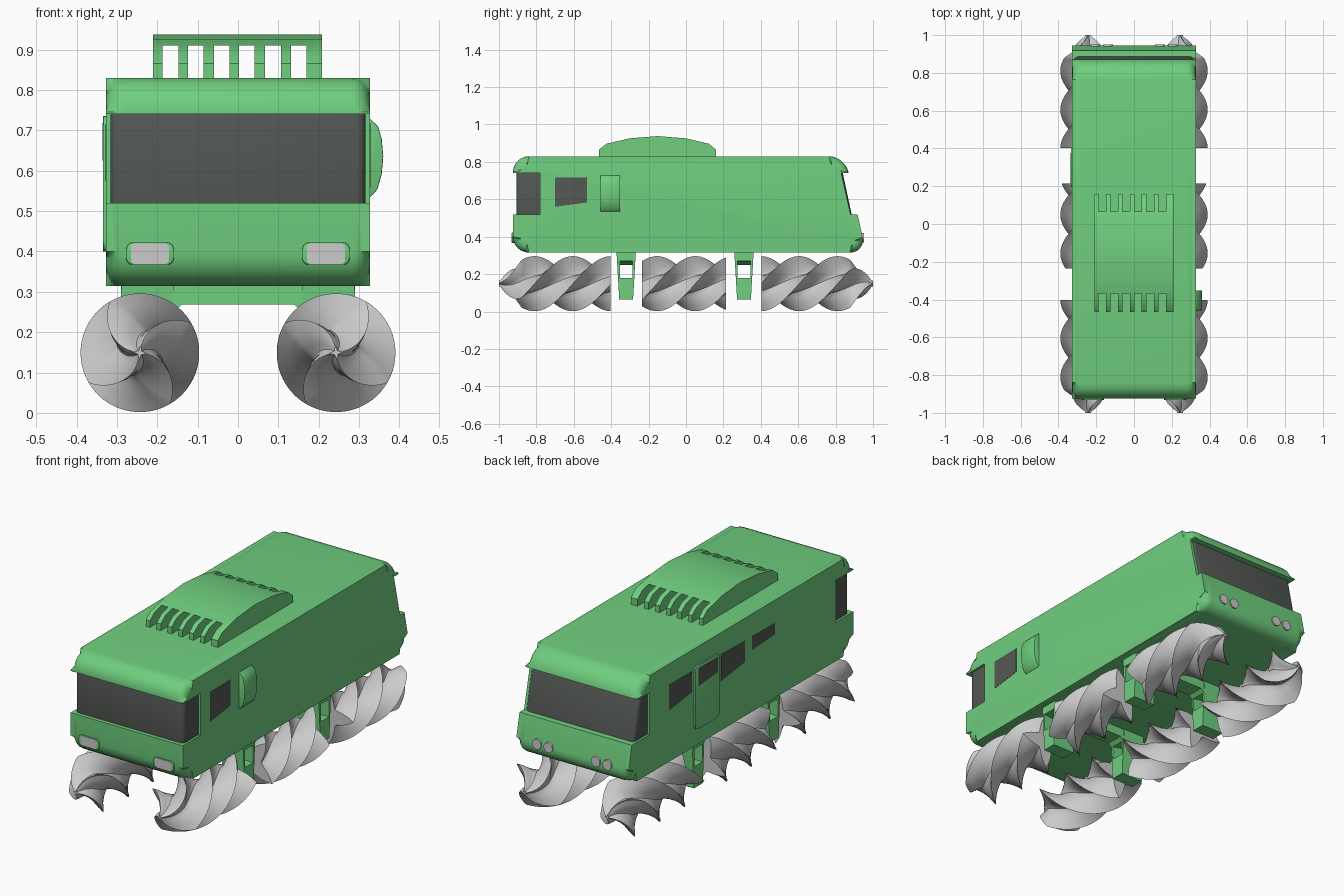
import bpy, bmesh, math
from mathutils import Vector

if "Cube" in bpy.data.objects:
    bpy.data.objects.remove(bpy.data.objects["Cube"])


def material(name, rgb):
    m = bpy.data.materials.new(name)
    m.diffuse_color = (*rgb, 1)
    m.use_nodes = True
    m.node_tree.nodes["Principled BSDF"].inputs["Base Color"].default_value = m.diffuse_color
    return m


GREEN = material("green paint", (0.16, 0.62, 0.21))
DARK = material("dark glass", (0.09, 0.10, 0.09))


def finish(name, bm, mat=None, smooth=True):
    bmesh.ops.recalc_face_normals(bm, faces=bm.faces[:])
    me = bpy.data.meshes.new(name)
    bm.to_mesh(me)
    bm.free()
    ob = bpy.data.objects.new(name, me)
    bpy.context.collection.objects.link(ob)
    if mat:
        me.materials.append(mat)
    if smooth:
        shade(ob)
    return ob


def shade(ob):
    bpy.ops.object.select_all(action='DESELECT')
    ob.select_set(True)
    bpy.context.view_layer.objects.active = ob
    bpy.ops.object.shade_smooth_by_angle(angle=math.radians(35))


def rounded(pts, radius, n=6):
    """Round every corner of a polygon."""
    out = []
    pts = [Vector(p) for p in pts]
    for i, p in enumerate(pts):
        a = p + (pts[i - 1] - p).normalized() * radius
        b = p + (pts[(i + 1) % len(pts)] - p).normalized() * radius
        for k in range(n + 1):
            t = k / n
            # weighted curve, close to a circular arc
            w = (1 - t) ** 2, 1.414 * t * (1 - t), t * t
            out.append((a * w[0] + p * w[1] + b * w[2]) / sum(w))
    return out


def rect(u0, u1, v0, v1):
    return [(u0, v0), (u1, v0), (u1, v1), (u0, v1)]


def prism(name, pts, axis, lo, hi, mat=None, bevel=0, everything=False, segs=5):
    """Extrude a profile: axis 'x' takes (y, z) points, axis 'y' takes (x, z)."""
    bm = bmesh.new()

    def place(p, d):
        return (d, p[0], p[1]) if axis == 'x' else (p[0], d, p[1])

    rings = [[bm.verts.new(place(p, d)) for p in pts] for d in (lo, hi)]
    caps = [bm.faces.new(r) for r in rings]
    n = len(pts)
    for i in range(n):
        j = (i + 1) % n
        bm.faces.new((rings[0][i], rings[0][j], rings[1][j], rings[1][i]))
    if bevel:
        edges = bm.edges[:] if everything else [e for c in caps for e in c.edges]
        bmesh.ops.bevel(bm, geom=edges, offset=bevel, segments=segs,
                        affect='EDGES', profile=0.5)
    return finish(name, bm, mat)


def cut(ob, cutters):
    for c in cutters:
        mod = ob.modifiers.new("cut", 'BOOLEAN')
        mod.operation = 'DIFFERENCE'
        mod.solver = 'EXACT'
        mod.object = c
        bpy.context.view_layer.objects.active = ob
        bpy.ops.object.modifier_apply(modifier=mod.name)
        bpy.data.objects.remove(c, do_unlink=True)
    shade(ob)


# Body shell with the window bands notched out of both ends
body = prism("body", rounded([(-0.925, 0.315), (0.962, 0.315), (0.85, 0.83), (-0.925, 0.83)], 0.085),
             'x', -0.327, 0.327, GREEN, bevel=0.045)
cut(body, [
    prism("front_notch", rect(-1.1, -0.78, 0.52, 0.74), 'x', -0.5, 0.5),
    prism("rear_notch", [(0.88, 0.52), (1.1, 0.52), (1.1, 0.74), (0.83, 0.74)], 'x', -0.5, 0.5),
    prism("rear_side_notch", rect(0.77, 1.1, 0.52, 0.74), 'x', -0.5, -0.29),
])

# End windows, wrapping round the corners
prism("windshield", rect(-0.905, -0.74, 0.49, 0.77), 'x', -0.316, 0.316, DARK, 0.022, True, 4)
prism("rear_window", [(0.70, 0.49), (0.892, 0.49), (0.832, 0.77), (0.70, 0.77)],
      'x', -0.316, 0.316, DARK, 0.018, True, 4)

# Side windows
prism("right_window", [(-0.70, 0.56), (-0.53, 0.583), (-0.53, 0.718), (-0.70, 0.716)],
      'x', 0.30, 0.3285, DARK)
left_windows = [
    ("left_rear_window", [(0.61, 0.585), (0.42, 0.61), (0.42, 0.718), (0.61, 0.72)]),
    ("left_middle_window", [(0.175, 0.575), (-0.02, 0.60), (-0.02, 0.71), (0.175, 0.715)]),
    ("left_front_window", [(-0.08, 0.64), (-0.27, 0.65), (-0.27, 0.708), (-0.08, 0.712)]),
]
for name, pts in left_windows:
    prism(name, pts, 'x', -0.3285, -0.30, DARK)

# Door with its window and hinges
prism("door", rounded(rect(0.195, 0.40, 0.40, 0.735), 0.025), 'x', -0.334, -0.30, GREEN, 0.003, segs=2)
prism("door_window", [(0.375, 0.625), (0.215, 0.64), (0.215, 0.715), (0.375, 0.718)],
      'x', -0.336, -0.31, DARK)

# Bulging side pod
prism("side_pod", [(0.31, 0.535), (0.328, 0.535), (0.345, 0.553), (0.356, 0.59), (0.36, 0.635),
                   (0.356, 0.68), (0.347, 0.71), (0.328, 0.728), (0.31, 0.728)],
      'y', -0.457, -0.352, GREEN, 0.003, segs=2)

# Arched roof vent, with six tunnels running through it
arch = [(-0.465, 0.82), (-0.465, 0.866), (-0.425, 0.897), (-0.30, 0.926), (-0.152, 0.938),
        (0.0, 0.926), (0.122, 0.897), (0.16, 0.866), (0.16, 0.82)]
vent = prism("roof_vent", arch, 'x', -0.21, 0.208, GREEN)
cut(vent, [prism("vent_slot", rect(x, x + 0.039, 0.80, 0.91), 'y', -0.6, 0.3)
           for x in (-0.187, -0.124, -0.060, 0.002, 0.067, 0.131)])

for s, side in ((-1, "left"), (1, "right")):
    # Headlights in rounded frames
    cx = s * 0.218
    prism(side + "_headlight_frame", rounded(rect(cx - 0.059, cx + 0.059, 0.367, 0.422), 0.017),
          'y', -0.931, -0.88, GREEN, 0.003, segs=2)
    prism(side + "_headlight", rounded(rect(cx - 0.047, cx + 0.047, 0.369, 0.420), 0.010),
          'y', -0.933, -0.88)
    # Paired round tail lights
    for k, off in enumerate((0.138, 0.205)):
        disc = [(s * off + 0.026 * math.cos(a), 0.395 + 0.026 * math.sin(a))
                for a in (math.tau * i / 24 for i in range(24))]
        prism(f"{side}_tail_light_{k + 1}", disc, 'y', 0.90, 0.951)

# Brackets between the screws: cross beam and two open legs each
for y, end in ((-0.32, "front"), (0.31, "rear")):
    prism(end + "_cross_beam", [(-0.29, 0.33), (-0.29, 0.272), (-0.16, 0.25), (-0.14, 0.268),
                                (0.14, 0.268), (0.16, 0.25), (0.29, 0.272), (0.29, 0.33)],
          'y', y - 0.047, y + 0.047, GREEN)
    for s, side in ((-1, "left"), (1, "right")):
        lo, hi = sorted((s * 0.16, s * 0.289))
        leg = prism(f"{end}_{side}_leg", [(y - 0.037, 0.065), (y + 0.037, 0.065),
                                          (y + 0.052, 0.325), (y - 0.052, 0.325)],
                    'x', lo, hi, GREEN)
        cut(leg, [prism("leg_hole", rect(y - 0.034, y + 0.034, 0.178, 0.27), 'x', -0.5, 0.5)])


def screw(name, side, y0, y1, phase_y):
    """Four-bladed twisted drive screw, mirrored for the left side."""
    blades, per, pitch, steps = 4, 10, 0.82, 64
    bm = bmesh.new()
    rings = []
    for i in range(steps + 1):
        y = y0 + (y1 - y0) * i / steps
        taper = min(1.0, max(0.06, (1.0 - abs(y)) / 0.12) ** 0.8)
        turn = math.tau * (y - phase_y) / pitch
        ring = []
        for k in range(blades * per):
            t = abs((k % per) / per * 2 - 1)          # 1 on a blade tip, 0 in a valley
            r = (0.058 + 0.089 * t ** 1.8) * taper
            a = turn + math.tau * k / (blades * per)
            ring.append(bm.verts.new((side * (0.243 + r * math.cos(a)), y, 0.149 + r * math.sin(a))))
        rings.append(ring)
    n = blades * per
    for a, b in zip(rings, rings[1:]):
        for k in range(n):
            bm.faces.new((a[k], a[(k + 1) % n], b[(k + 1) % n], b[k]))
    bm.faces.new(rings[0])
    bm.faces.new(rings[-1])
    finish(name, bm)


# Three drive screws per side
for s, side in ((-1, "left"), (1, "right")):
    screw(f"front_{side}_screw", s, -1.0, -0.403, -0.40)
    screw(f"middle_{side}_screw", s, -0.235, 0.215, 0.05)
    screw(f"rear_{side}_screw", s, 0.403, 1.0, 0.40)
